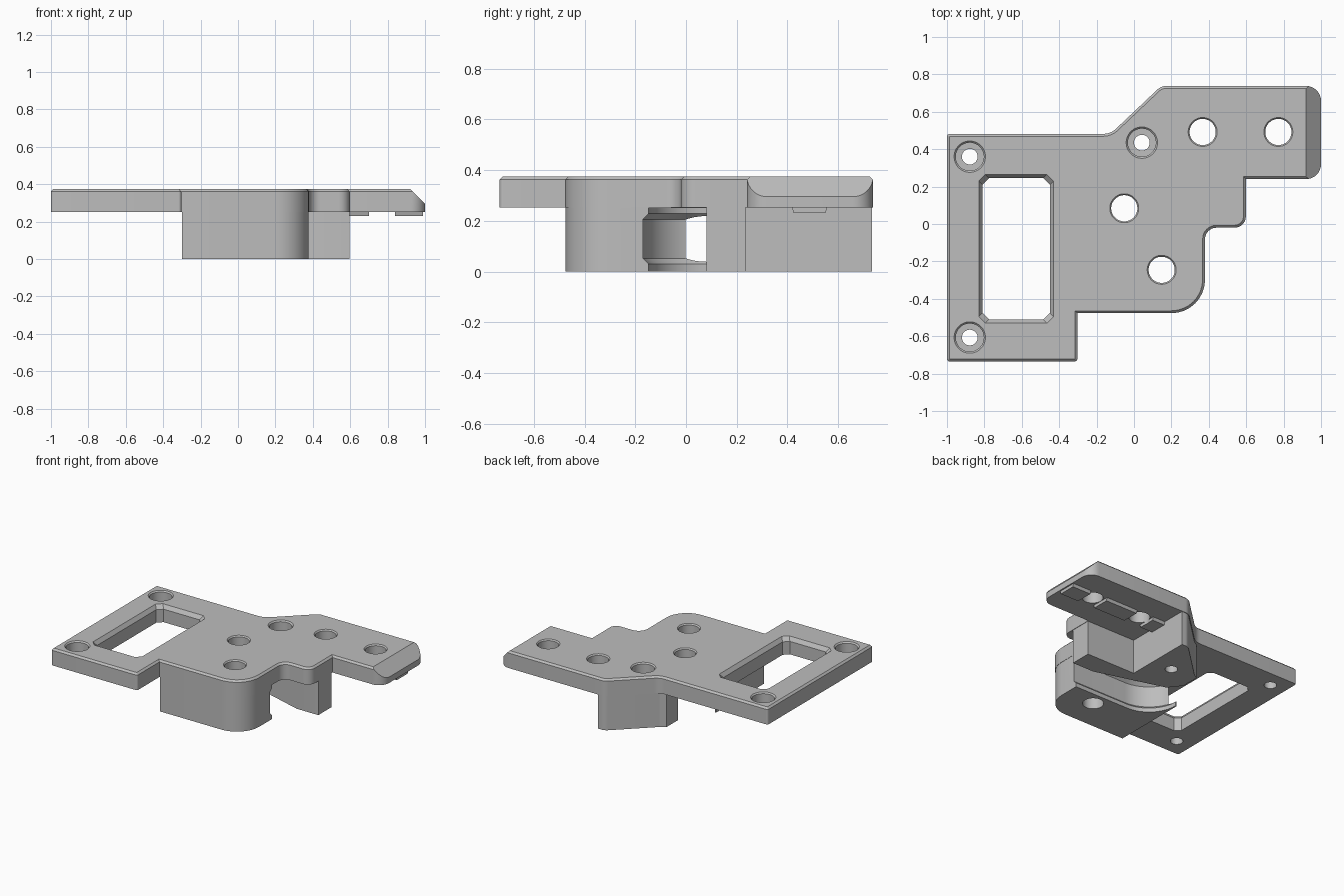
import bpy, bmesh, math
from mathutils import Vector

cube = bpy.data.objects.get("Cube")
if cube:
    bpy.data.objects.remove(cube, do_unlink=True)

grey = bpy.data.materials.new("neutral grey plastic")
grey.use_nodes = True
grey.diffuse_color = (0.51, 0.51, 0.51, 1)
grey.node_tree.nodes["Principled BSDF"].inputs["Base Color"].default_value = grey.diffuse_color
TOP, UNDER = 0.375, 0.252


def rounded(points, steps=8):
    """Closed outline from (x, y, fillet radius) corners."""
    out = []
    for i, (x, y, r) in enumerate(points):
        p = Vector((x, y))
        if not r:
            out.append(p)
            continue
        a = (Vector(points[i - 1][:2]) - p).normalized()
        b = (Vector(points[(i + 1) % len(points)][:2]) - p).normalized()
        half = a.angle(b) / 2
        centre = p + (a + b).normalized() * r / math.sin(half)
        start, end = (p + d * r / math.tan(half) - centre for d in (a, b))
        turn = start.angle_signed(end)
        for k in range(steps + 1):
            t = -turn * k / steps
            c, s = math.cos(t), math.sin(t)
            out.append(centre + Vector((c * start.x - s * start.y, s * start.x + c * start.y)))
    return out


def circle(x, y, r, n=40):
    return [(x + r * math.cos(math.tau * (k + .5) / n), y + r * math.sin(math.tau * (k + .5) / n))
            for k in range(n)]


def loft(name, rings, bevel=0):
    """Solid through matching rings of points; optional chamfer round the last ring."""
    bm = bmesh.new()
    loops = [[bm.verts.new(p) for p in ring] for ring in rings]
    n = len(loops[0])
    for low, high in zip(loops, loops[1:]):
        for i in range(n):
            j = (i + 1) % n
            bm.faces.new((low[i], low[j], high[j], high[i]))
    bm.faces.new(loops[0][::-1])
    cap = bm.faces.new(loops[-1])
    bmesh.ops.recalc_face_normals(bm, faces=bm.faces[:])
    if bevel:
        bmesh.ops.bevel(bm, geom=list(cap.edges), offset=bevel, segments=1, affect='EDGES')
    mesh = bpy.data.meshes.new(name)
    bm.to_mesh(mesh)
    bm.free()
    mesh.materials.append(grey)
    obj = bpy.data.objects.new(name, mesh)
    bpy.context.collection.objects.link(obj)
    return obj


def prism(name, outline, z0, z1, bevel=0):
    return loft(name, [[(p[0], p[1], z) for p in outline] for z in (z0, z1)], bevel)


def combine(target, other, operation):
    mod = target.modifiers.new("combine", 'BOOLEAN')
    mod.operation, mod.object, mod.solver = operation, other, 'EXACT'
    bpy.context.view_layer.objects.active = target
    bpy.ops.object.modifier_apply(modifier=mod.name)
    bpy.data.objects.remove(other, do_unlink=True)


# Mounting plate with stepped outline
plate = prism("mounting_plate", rounded([
    (-1, -.735, .015), (-.303, -.735, .015), (-.303, -.477, 0), (.38, -.477, .18),
    (.38, -.02, .06), (.598, -.02, .06), (.598, .24, 0), (1, .24, .08),
    (1, .738, .08), (.145, .738, .07), (-.125, .482, .1), (-1, .482, .015)]), UNDER, TOP, .013)


# Holes and the window are cut first, while the plate is a simple slab
def clipped(grow):
    x0, x1, y0, y1, c = -.81 - grow, -.45 + grow, -.51 - grow, .245 + grow, .035
    return [(x0 + c, y0), (x1 - c, y0), (x1, y0 + c), (x1, y1 - c),
            (x1 - c, y1), (x0 + c, y1), (x0, y1 - c), (x0, y0 + c)]


window = [[(x, y, z) for x, y in clipped(g)]
          for g, z in ((0, .1), (0, .347), (.035, .397))]
combine(plate, loft("window_cut", window), 'DIFFERENCE')

# Front block, hollowed for a pulley and its belt
front = prism("front_block", rounded([
    (-.299, -.475, 0), (.378, -.475, .178), (.378, .08, 0), (-.299, .08, 0)]), 0, .32)
rings = []
for z, r in ((-.05, .227), (.03, .227), (.052, .25), (.205, .25), (.228, .227), (.2515, .227)):
    arc = [math.pi + math.pi / 2 * k / 16 for k in range(17)]
    ring = [(-.063 + r * math.cos(t), .08 + r * math.sin(t), z) for t in arc]
    rings.append(ring + [(.7, .08 - r, z), (.7, .2, z), (-.063 - r, .2, z)])
combine(front, loft("pulley_cavity", rings), 'DIFFERENCE')

# Rear block, following the plate's diagonal edge
rear = prism("rear_block", rounded([
    (.595, .08, 0), (.595, .235, 0), (.2, .235, 0), (.2, .734, 0), (.147, .734, .06),
    (-.123, .477, .05), (-.16, .455, 0), (-.16, .32, 0), (-.09, .23, 0), (.42, .08, 0)]), 0, .32)

for block in (front, rear):
    combine(plate, block, 'UNION')

# Locating ribs under the side tab
for x0, x1 in ((.19, .3), (.44, .7), (.84, .99)):
    profile = ((.425, .23), (.55, .23), (.565, .28), (.41, .28))
    combine(plate, loft("tab_rib", [[(x, y, z) for y, z in profile] for x in (x0, x1)]), 'UNION')

# Sloped end of the side tab
slope = ((.9, .395), (1.02, .275), (1.1, .275), (1.1, .395))
combine(plate, loft("end_slope", [[(x, y, z) for x, z in slope] for y in (.1, .9)]), 'DIFFERENCE')


# Bolt holes: revolved steps of (height, radius)
def drill(x, y, steps):
    rings = [[(px, py, z) for px, py in circle(x, y, r)] for z, r in steps]
    combine(plate, loft("hole_cut", rings), 'DIFFERENCE')


for x, y in ((.367, .492), (.772, .492), (-.052, .084), (.148, -.245)):
    drill(x, y, ((-.1, .07), (.366, .07), (.396, .095)))
for x, y in ((-.878, .36), (-.878, -.607), (.042, .435)):
    drill(x, y, ((-.1, .042), (.3, .042), (.301, .075), (.366, .075), (.396, .105)))

# Smooth the curved walls and keep the edges crisp
bpy.ops.object.select_all(action='DESELECT')
plate.select_set(True)
bpy.context.view_layer.objects.active = plate
bpy.ops.object.shade_smooth_by_angle(angle=math.radians(28))
